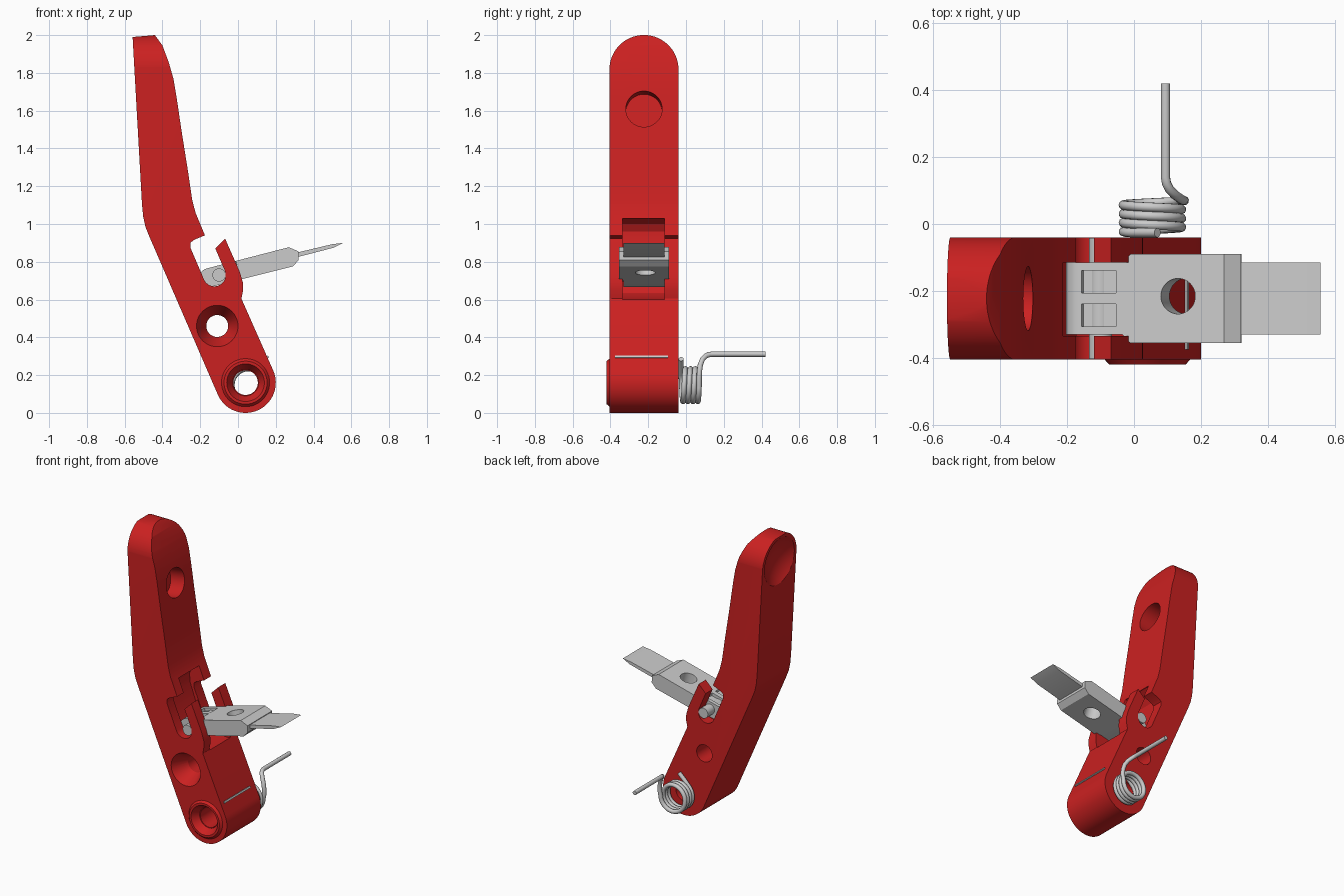
import bpy, bmesh, math
from mathutils import Vector, Matrix

if "Cube" in bpy.data.objects:
    bpy.data.objects.remove(bpy.data.objects["Cube"])

red = bpy.data.materials.new("red_plastic")
red.diffuse_color = (0.6, 0.015, 0.015, 1)
red.use_nodes = True
red.node_tree.nodes["Principled BSDF"].inputs["Base Color"].default_value = red.diffuse_color


def finish(bm, name):
    bmesh.ops.recalc_face_normals(bm, faces=bm.faces)
    me = bpy.data.meshes.new(name)
    bm.to_mesh(me)
    bm.free()
    ob = bpy.data.objects.new(name, me)
    bpy.context.collection.objects.link(ob)
    return ob


def prism(name, pts, axis, a, b):
    """Extrude a 2D outline along an axis from a to b."""
    place = {'X': lambda p, t: (t, p[0], p[1]),
             'Y': lambda p, t: (p[0], t, p[1]),
             'Z': lambda p, t: (p[0], p[1], t)}[axis]
    bm = bmesh.new()
    lo = [bm.verts.new(place(p, a)) for p in pts]
    hi = [bm.verts.new(place(p, b)) for p in pts]
    bm.faces.new(lo)
    bm.faces.new(hi)
    n = len(pts)
    for i in range(n):
        j = (i + 1) % n
        bm.faces.new((lo[i], lo[j], hi[j], hi[i]))
    return finish(bm, name)


def rod(name, a, b, ra, rb=None, seg=48):
    """Cylinder or cone between two points."""
    a, b = Vector(a), Vector(b)
    d = b - a
    m = Matrix.Translation((a + b) / 2) @ d.to_track_quat('Z', 'Y').to_matrix().to_4x4()
    bm = bmesh.new()
    bmesh.ops.create_cone(bm, cap_ends=True, segments=seg, radius1=ra,
                          radius2=ra if rb is None else rb, depth=d.length, matrix=m)
    return finish(bm, name)


def boolean(ob, tool, op='DIFFERENCE'):
    mod = ob.modifiers.new("bool", 'BOOLEAN')
    mod.operation, mod.object, mod.solver = op, tool, 'EXACT'
    bpy.context.view_layer.objects.active = ob
    bpy.ops.object.modifier_apply(modifier=mod.name)
    bpy.data.objects.remove(tool)


def smooth(ob):
    bpy.ops.object.select_all(action='DESELECT')
    ob.select_set(True)
    bpy.context.view_layer.objects.active = ob
    bpy.ops.object.shade_smooth_by_angle(angle=math.radians(25))


def arc(cx, cz, r, a0, a1, n):
    return [(cx + r * math.cos(math.radians(a0 + (a1 - a0) * i / n)),
             cz + r * math.sin(math.radians(a0 + (a1 - a0) * i / n))) for i in range(n + 1)]


# Lever arm: side outline with hooked notch and round pivot end
Y0, Y1, YC = -0.405, -0.04, -0.2225
outline = [(-.47, .935), (-.49, .985), (-.502, 1.04), (-.508, 1.1), (-.558, 1.99),
           (-.44, 2.0), (-.40, 1.945), (-.368, 1.86), (-.342, 1.77), (-.325, 1.67),
           (-.30, 1.5), (-.265, 1.28), (-.243, 1.13), (-.225, 1.06), (-.175, .94),
           (-.235, .915), (-.252, .9), (-.252, .875)]
outline += arc(-.125, .73, .06, 204, 384, 16)
outline += [(-.12, .87), (-.068, .922), (.01, .745), (.026, .69), (.027, .65), (.018, .605)]
outline += arc(.04, .16, .16, 24, -156, 32)
lever = prism("lever_arm", outline, 'Y', Y0, Y1)

# Fully rounded thumb end
rw = (Y1 - Y0) / 2
boolean(lever, prism("round_tool", arc(YC, 2.0 - rw, rw + .0005, 0, 180, 40)
                     + [(Y0 - .0005, -.1), (Y1 + .0005, -.1)], 'X', -1, 1), 'INTERSECT')

# Central slot between the two hook ears
slot = [(-.12, 1.035), (-.22, 1.03), (-.265, 1.0), (-.285, .96), (-.28, .9), (-.205, .69),
        (-.17, .635), (-.11, .605), (0, .6), (.1, .605), (.1, 1.03)]
boolean(lever, prism("slot_tool", slot, 'Y', -.335, -.115))

# Pivot boss, pivot bore and countersunk side hole
boolean(lever, rod("boss", (.04, -.35, .16), (.04, -.405, .16), .13), 'UNION')
boolean(lever, rod("boss_rim", (.04, -.40, .16), (.04, -.42, .16), .132, .114), 'UNION')
boolean(lever, rod("bore_sink", (.04, -.4205, .16), (.04, -.37, .16), .1, .07))
boolean(lever, rod("bore", (.04, -.6, .16), (.04, .1, .16), .065))
boolean(lever, rod("sink", (-.11, -.4055, .46), (-.11, -.29, .46), .11, .055))
boolean(lever, rod("side_hole", (-.11, -.6, .46), (-.11, .1, .46), .058))

# Blind hole on the inner face and dished thumb recess on the outer face
boolean(lever, rod("blind_hole", (-.21, YC, 1.626), (-.42, YC, 1.592), .096))
bm = bmesh.new()
bmesh.ops.create_uvsphere(bm, u_segments=64, v_segments=32, radius=.27)
dish = finish(bm, "dish")
dish.location = (-.765, YC, 1.805)
boolean(lever, dish)
lever.data.materials.clear()
lever.data.materials.append(red)
smooth(lever)

# Thin stop plate set into the pivot end
prism("stop_plate", [(.10, .265), (.164, .293), (.159, .304), (.095, .276)], 'Y', -.375, -.095)

# Blade holder, built flat around its hinge pin and then tilted
tilt = Matrix.Translation((-.10, YC, .73)) @ Matrix.Rotation(math.radians(-14.5), 4, 'Y')
side = arc(-.055, 0, .05, 90, 270, 14) + [(.39, -.054), (.428, -.028), (.438, .016), (.394, .05)]
holder = prism("blade_holder", side, 'Y', -.14, .14)
plan = [(-.2, -.108), (.08, -.108), (.105, -.1325), (.5, -.1325),
        (.5, .1325), (.105, .1325), (.08, .108), (-.2, .108)]
boolean(holder, prism("plan_tool", plan, 'Z', -.2, .2), 'INTERSECT')
boolean(holder, rod("holder_hole", (.252, .007, -.2), (.252, .007, .2), .053))
for s in (-1, 1):
    ys = sorted((s * .016, s * .084))
    boolean(holder, prism("window", [(-.045, ys[0]), (.06, ys[0]), (.06, ys[1]), (-.045, ys[1])],
                          'Z', .03, .2))
pin = rod("hinge_pin", (0, -.18, 0), (0, .18, 0), .035)
blade = prism("blade", [(.41, -.012), (.62, -.012), (.678, 0), (.62, .008), (.41, .012)],
              'Y', -.108, .108)
for ob in (holder, pin, blade):
    ob.data.transform(tilt)
    smooth(ob)

# Torsion spring: short leg, coil, long bent leg
path = [(.07, -.026, .285), (.03, -.026, .247)]
N = 150
for i in range(N + 1):
    t = i / N
    a = math.radians(135 + (1440 - 135) * t)
    path.append((.055 + .087 * math.cos(a), -.026 + .096 * t, .147 + .087 * math.sin(a)))
path += [(.150, .07, .185), (.147, .071, .22), (.138, .076, .255), (.122, .087, .283),
         (.106, .104, .301), (.097, .122, .309), (.094, .14, .311), (.094, .42, .311)]
cu = bpy.data.curves.new("torsion_spring", 'CURVE')
cu.dimensions = '3D'
cu.bevel_depth = .014
cu.bevel_resolution = 3
cu.use_fill_caps = True
sp = cu.splines.new('POLY')
sp.points.add(len(path) - 1)
for p, co in zip(sp.points, path):
    p.co = (*co, 1)
bpy.context.collection.objects.link(bpy.data.objects.new("torsion_spring", cu))
